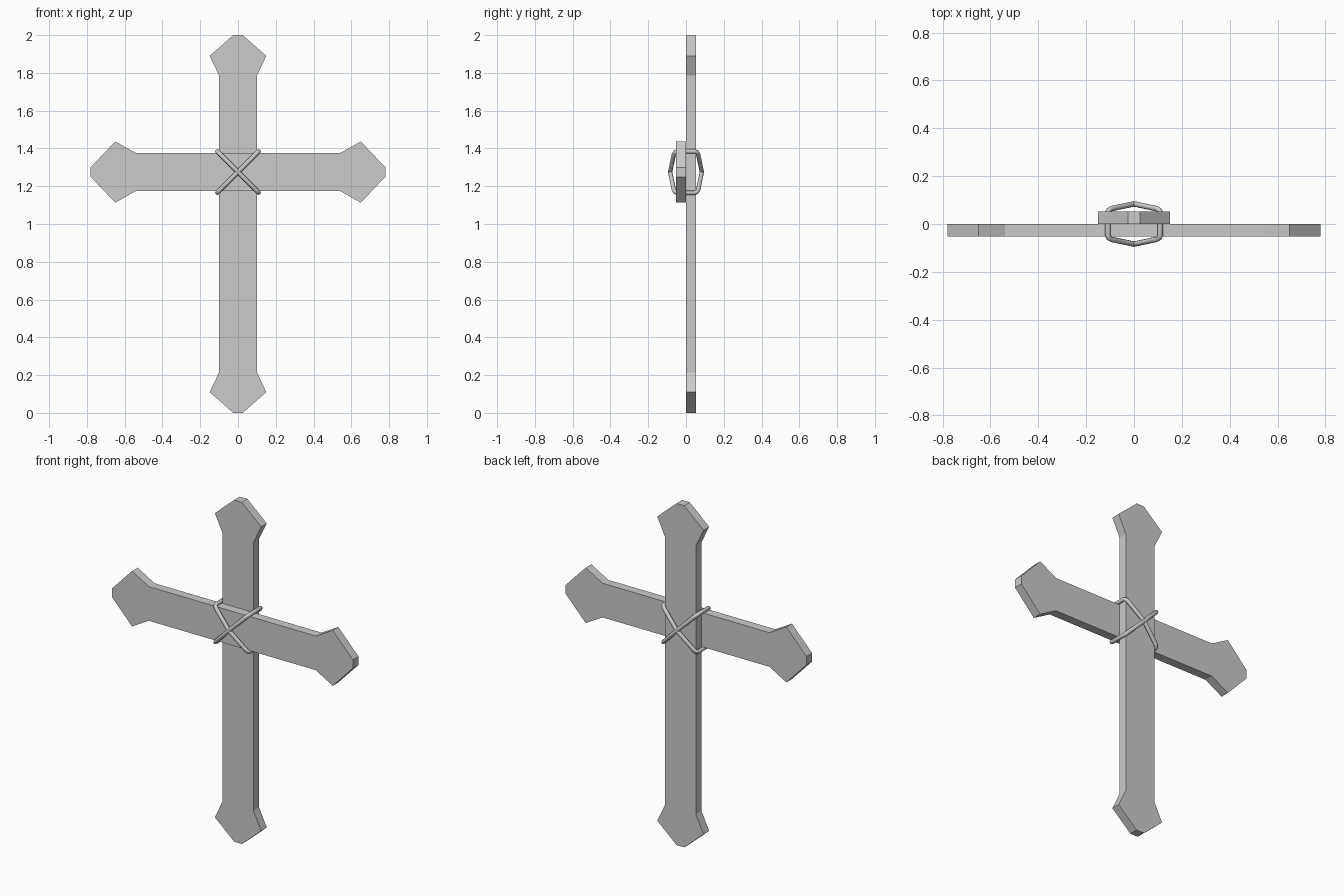
import bpy, bmesh
from math import radians
from mathutils import Matrix

if "Cube" in bpy.data.objects:
    bpy.data.objects.remove(bpy.data.objects["Cube"])

BOARD = 0.052     # board thickness
CROSS_Z = 1.275   # height of the crossing


def board(name, half_len, neck, flare, flare_w, y0, matrix):
    """Flat board along local z with a flared, pointed tip at each end."""
    quarter = [(0.1, neck), (flare_w, flare), (0.025, half_len)]
    right = [(x, -z) for x, z in reversed(quarter)] + quarter
    outline = right + [(-x, z) for x, z in reversed(right)]
    bm = bmesh.new()
    face = bm.faces.new([bm.verts.new((x, y0, z)) for x, z in outline])
    out = bmesh.ops.extrude_face_region(bm, geom=[face])
    verts = [v for v in out["geom"] if isinstance(v, bmesh.types.BMVert)]
    bmesh.ops.translate(bm, verts=verts, vec=(0, BOARD, 0))
    bmesh.ops.transform(bm, matrix=matrix, verts=bm.verts)
    bmesh.ops.recalc_face_normals(bm, faces=bm.faces)
    me = bpy.data.meshes.new(name)
    bm.to_mesh(me)
    bm.free()
    bpy.context.collection.objects.link(bpy.data.objects.new(name, me))


def lashing(name, angle):
    """Closed rope loop wrapped diagonally around the crossing."""
    quarter = [(0, 0.084), (0.135, 0.064), (0.149, 0.058), (0.155, 0.046)]
    half = [(s, -y) for s, y in quarter] + [(s, y) for s, y in reversed(quarter)]
    path = half + [(-s, y) for s, y in reversed(half[1:-1])]
    cu = bpy.data.curves.new(name, "CURVE")
    cu.dimensions = "3D"
    cu.bevel_depth = 0.0115
    cu.bevel_resolution = 2
    sp = cu.splines.new("POLY")
    sp.points.add(len(path) - 1)
    for p, (s, y) in zip(sp.points, path):
        p.co = (s, y, 0, 1)
    sp.use_cyclic_u = True
    ob = bpy.data.objects.new(name, cu)
    bpy.context.collection.objects.link(ob)
    ob.location.z = CROSS_Z
    ob.rotation_euler.y = radians(angle)
    bpy.ops.object.select_all(action="DESELECT")
    ob.select_set(True)
    bpy.context.view_layer.objects.active = ob
    bpy.ops.object.convert(target="MESH")
    bpy.ops.object.shade_smooth_by_angle(angle=radians(50))


# Upright at the back, crossbar in front
board("upright", 1.0, 0.785, 0.89, 0.15, 0, Matrix.Translation((0, 0, 1)))
board("crossbar", 0.78, 0.54, 0.65, 0.162, -BOARD,
      Matrix.Translation((0, 0, CROSS_Z)) @ Matrix.Rotation(radians(90), 4, "Y"))

# Crossed rope lashings
lashing("rope_rising", -45)
lashing("rope_falling", 45)
